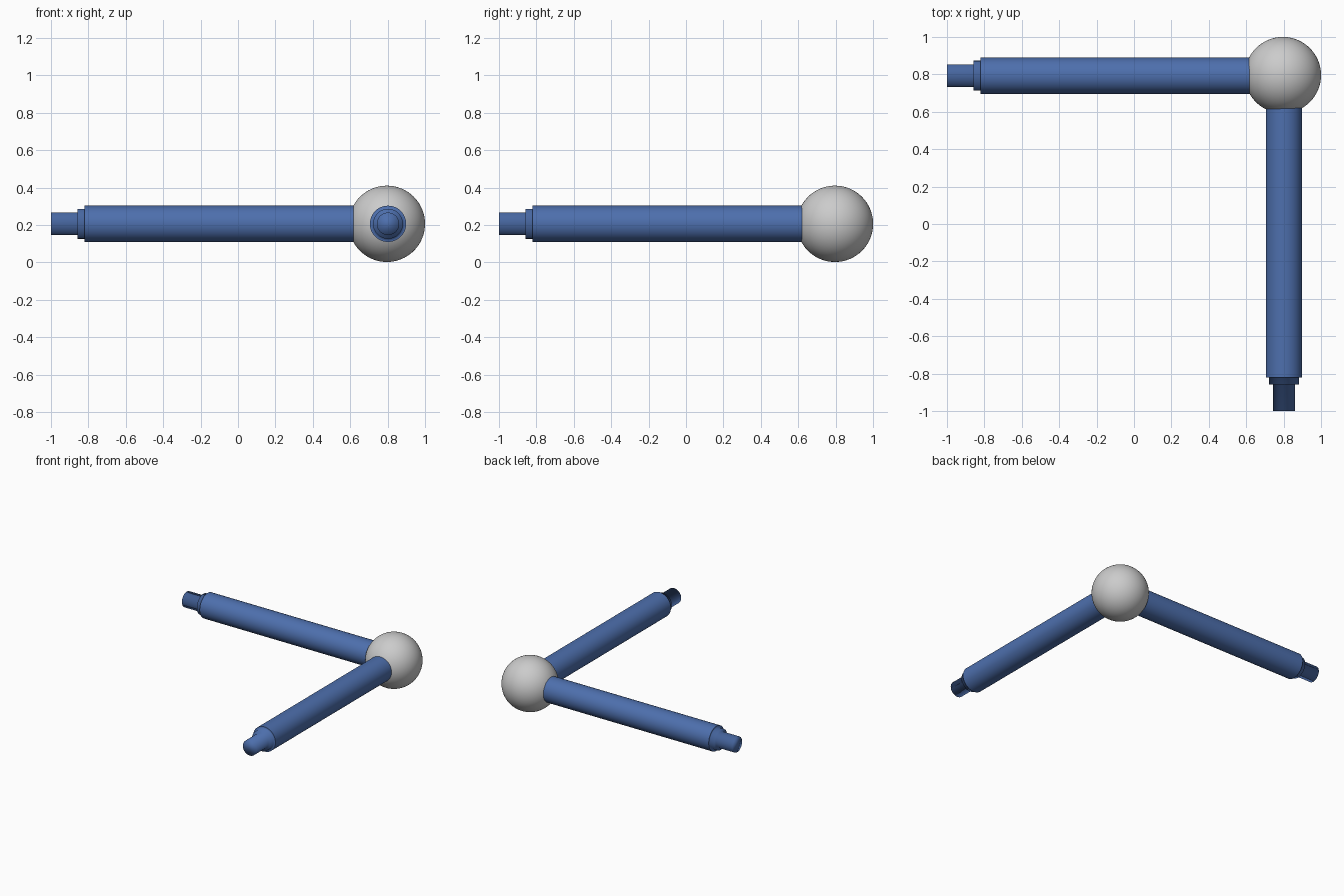
import bpy, bmesh, math
from mathutils import Matrix

if "Cube" in bpy.data.objects:
    bpy.data.objects.remove(bpy.data.objects["Cube"])

blue = bpy.data.materials.new("blue")
blue.diffuse_color = (0.075, 0.16, 0.42, 1)
blue.use_nodes = True
blue.node_tree.nodes["Principled BSDF"].inputs["Base Color"].default_value = blue.diffuse_color

# (distance from the outer tip, radius) along the rod
PROFILE = [(0, 0.06), (0.143, 0.06), (0.143, 0.08), (0.18, 0.08), (0.18, 0.097), (1.72, 0.097)]
SIDES = 48
SHOULDER = 4  # crisp outer edge of the main shaft


def stepped_rod(name, matrix):
    """Stepped rod turned around local +z, starting at the tip."""
    bm = bmesh.new()
    rings = [[bm.verts.new((r * math.cos(2 * math.pi * i / SIDES),
                            r * math.sin(2 * math.pi * i / SIDES), d))
              for i in range(SIDES)] for d, r in PROFILE]
    for a, b in zip(rings, rings[1:]):
        for i in range(SIDES):
            j = (i + 1) % SIDES
            bm.faces.new((a[i], a[j], b[j], b[i]))
    bm.faces.new(rings[0][::-1])
    bm.faces.new(rings[-1])
    bmesh.ops.recalc_face_normals(bm, faces=bm.faces)
    for f in bm.faces:
        f.smooth = True
    for ring in (rings[SHOULDER], rings[-1]):
        for i in range(SIDES):
            bm.edges.get((ring[i], ring[(i + 1) % SIDES])).smooth = False
    bm.transform(matrix)
    mesh = bpy.data.meshes.new(name)
    bm.to_mesh(mesh)
    bm.free()
    mesh.materials.append(blue)
    obj = bpy.data.objects.new(name, mesh)
    bpy.context.collection.objects.link(obj)


# Corner ball
bpy.ops.mesh.primitive_uv_sphere_add(segments=64, ring_count=32, radius=0.204,
                                     location=(0.796, 0.796, 0.206))
bpy.context.object.name = "corner_ball"
bpy.ops.object.shade_smooth()

# Two rods meeting in the ball at a right angle
stepped_rod("side_rod", Matrix.Translation((-1, 0.793, 0.206)) @ Matrix.Rotation(math.pi / 2, 4, 'Y'))
stepped_rod("front_rod", Matrix.Translation((0.802, -1, 0.206)) @ Matrix.Rotation(-math.pi / 2, 4, 'X'))
